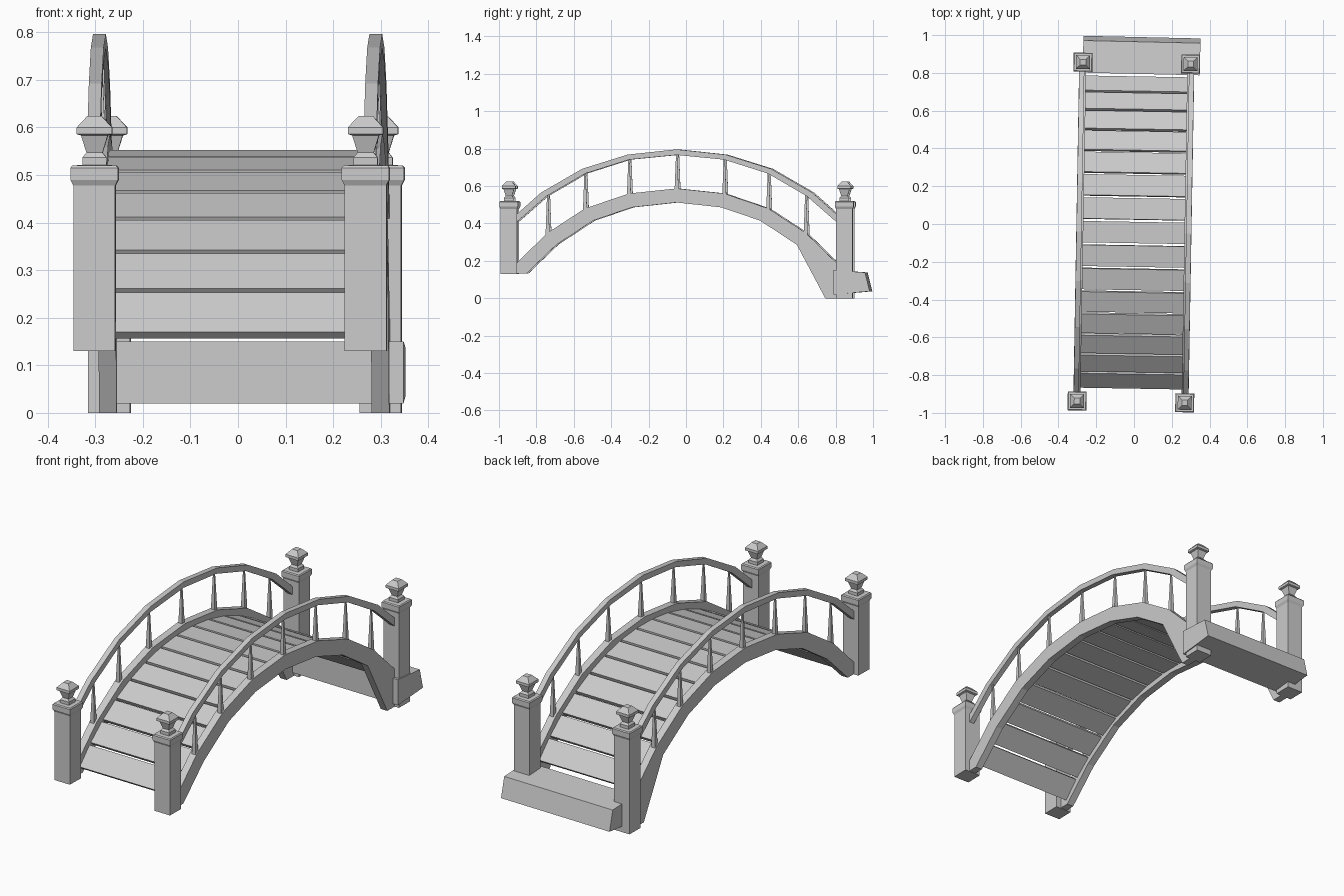
import bpy, bmesh, math
from mathutils import Matrix, Vector

if "Cube" in bpy.data.objects:
    bpy.data.objects.remove(bpy.data.objects["Cube"])

MID = -0.045                 # y of the crest of the arch
YAW = math.radians(-1.0)     # the whole bridge is turned slightly


def finish(name, bm, yaw=YAW):
    bmesh.ops.recalc_face_normals(bm, faces=bm.faces)
    me = bpy.data.meshes.new(name)
    bm.to_mesh(me)
    bm.free()
    ob = bpy.data.objects.new(name, me)
    bpy.context.collection.objects.link(ob)
    ob.rotation_euler.z = yaw
    return ob


def prism(name, profile, x0, x1):
    """Extrude a (y, z) outline from x0 to x1."""
    bm = bmesh.new()
    f = bm.faces.new([bm.verts.new((x0, y, z)) for y, z in profile])
    r = bmesh.ops.extrude_face_region(bm, geom=[f])
    vs = [v for v in r["geom"] if isinstance(v, bmesh.types.BMVert)]
    bmesh.ops.translate(bm, verts=vs, vec=(x1 - x0, 0, 0))
    return finish(name, bm)


def square_loft(name, x, y, rings):
    """Stack of squares given as (half width, z)."""
    bm = bmesh.new()
    prev = None
    for h, z in rings:
        ring = [bm.verts.new((x + sx * h, y + sy * h, z))
                for sx, sy in ((-1, -1), (1, -1), (1, 1), (-1, 1))]
        if prev:
            for i in range(4):
                j = (i + 1) % 4
                bm.faces.new((prev[i], prev[j], ring[j], ring[i]))
        else:
            bm.faces.new(ring[::-1])
        prev = ring
    bm.faces.new(prev)
    return finish(name, bm)


def arc(half):
    """Mirror a half curve of (distance from crest, z), front to back."""
    return [(MID - d, z) for d, z in half] + [(MID + d, z) for d, z in half[-2::-1]]


# Half curves from the end to the crest
beam_top = [(0.89, 0.155), (0.69, 0.35), (0.49, 0.48), (0.255, 0.56), (0, 0.587)]
beam_low = [(0.643, 0.286), (0.447, 0.415), (0.238, 0.486), (0, 0.512)]
rail_top = [(0.87, 0.436), (0.725, 0.565), (0.505, 0.692), (0.262, 0.768), (0, 0.796)]
rail_low = [(0.87, 0.394), (0.697, 0.545), (0.488, 0.667), (0.254, 0.741), (0, 0.766)]

beam = (arc(beam_top) + [(0.845, 0.0), (0.75, 0.0)] + arc(beam_low)[::-1]
        + [(-0.848, 0.132), (-0.935, 0.132)])
rail = arc(rail_top) + arc(rail_low)[::-1]

cap = [(0.044, 0.478), (0.050, 0.49), (0.050, 0.515), (0.046, 0.52),
       (0.025, 0.521), (0.025, 0.537), (0.017, 0.547), (0.028, 0.583),
       (0.037, 0.586), (0.037, 0.6), (0.015, 0.624)]

for side, s in (("left", -1), ("right", 1)):
    # Arched side beam and handrail
    prism(side + "_beam", beam, s * 0.268, s * 0.305)
    prism(side + "_handrail", rail, s * 0.277, s * 0.304)
    # Posts with caps and finials
    square_loft(side + "_front_post", s * 0.285, -0.942, [(0.044, 0.13)] + cap)
    square_loft(side + "_back_post", s * 0.285, 0.852, [(0.044, 0.0)] + cap)
    # Tapered balusters
    feet = arc(beam_top)[1:-1]
    heads = arc(rail_low)[1:-1]
    for i, ((y, z0), (_, z1)) in enumerate(zip(feet, heads)):
        square_loft(f"{side}_baluster_{i + 1}", s * 0.289, y,
                    [(0.011, z0 - 0.015), (0.003, z1 + 0.012)])

# Deck planks following the arch
R, CZ = 1.080, -0.526
for i in range(15):
    a = math.radians(6.7 * (i - 7))
    bm = bmesh.new()
    bmesh.ops.create_cube(bm, size=1)
    place = (Matrix.Translation((0, MID, CZ)) @ Matrix.Rotation(-a, 4, 'X')
             @ Matrix.Translation((0, 0, R - 0.011))
             @ Matrix.Diagonal((0.55, 0.113, 0.020, 1)))
    bmesh.ops.transform(bm, matrix=place, verts=bm.verts)
    finish(f"plank_{i + 1}", bm)

# Low step at the back end, turned a little more than the rest
step = prism("back_step", [(0.795, 0.02), (0.795, 0.15), (0.965, 0.138), (0.99, 0.037)],
             -0.29, 0.33)
step.rotation_euler.z = math.radians(-1.3)
